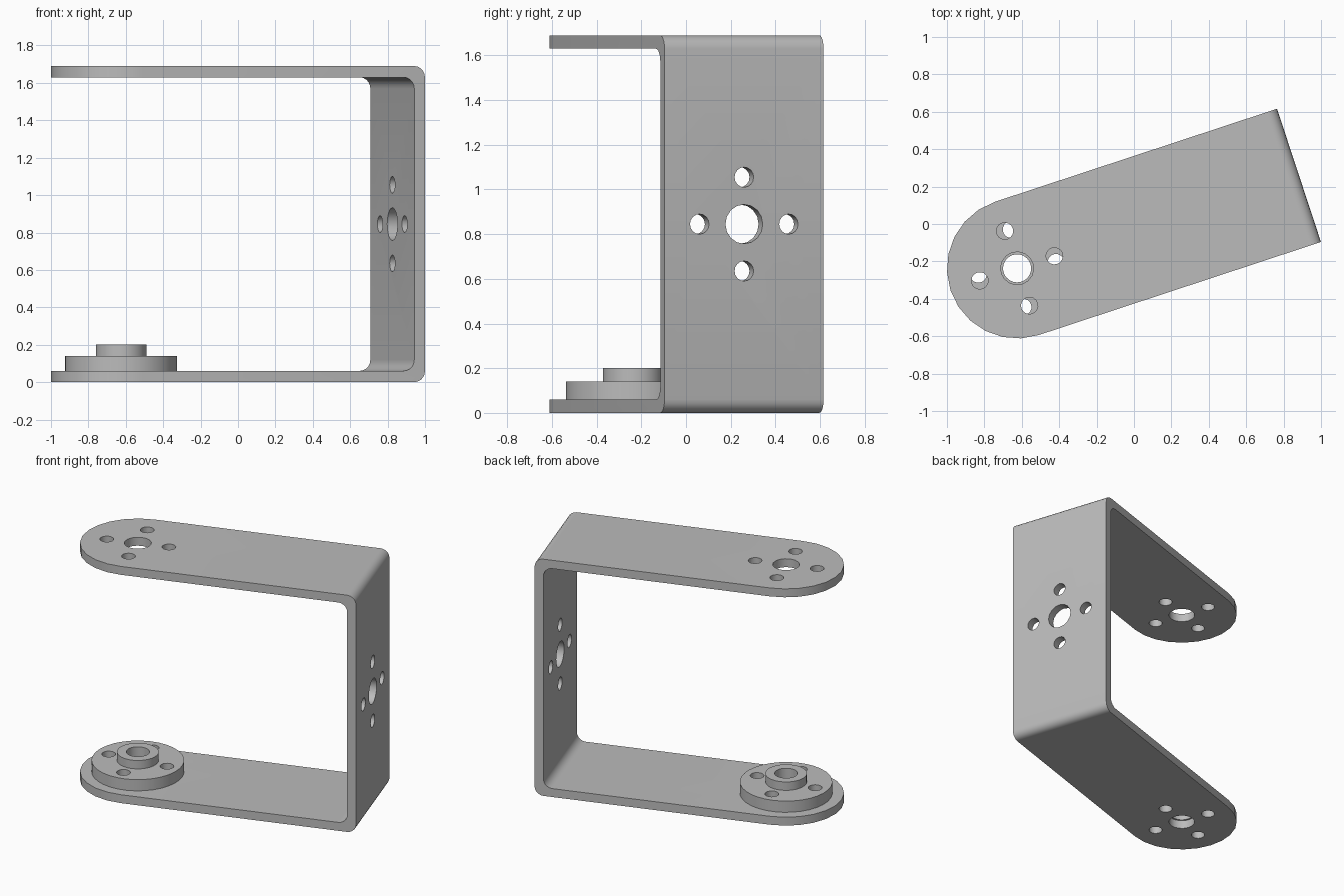
import bpy
import bmesh
from math import cos, sin, pi, radians
from mathutils import Matrix, Vector

cube = bpy.data.objects.get("Cube")
if cube:
    bpy.data.objects.remove(cube, do_unlink=True)

# Dimensions in the bracket's own frame: x along the arms, pivot at the origin
LENGTH, HEIGHT, THICK, HALF = 1.587, 1.69, 0.06, 0.375
BEND = 0.06
PIVOT = (-0.625, -0.237, 0)
ANGLE = radians(18.25)
HUB_TURN = radians(-9.5)
BOLT_RING, BOLT_R, BORE_R = 0.21, 0.045, 0.088

grey = bpy.data.materials.new("brushed grey metal")
grey.use_nodes = True
grey.diffuse_color = (0.5, 0.5, 0.5, 1)
grey.node_tree.nodes["Principled BSDF"].inputs["Base Color"].default_value = (0.5, 0.5, 0.5, 1)


def finish_mesh(name, bm):
    bmesh.ops.recalc_face_normals(bm, faces=bm.faces[:])
    mesh = bpy.data.meshes.new(name)
    bm.to_mesh(mesh)
    bm.free()
    obj = bpy.data.objects.new(name, mesh)
    bpy.context.collection.objects.link(obj)
    mesh.materials.append(grey)
    return obj


def prism(name, points, depth):
    """Extrude a closed planar outline along the depth vector."""
    bm = bmesh.new()
    face = bm.faces.new([bm.verts.new(p) for p in points])
    result = bmesh.ops.extrude_face_region(bm, geom=[face])
    moved = [v for v in result["geom"] if isinstance(v, bmesh.types.BMVert)]
    bmesh.ops.translate(bm, verts=moved, vec=Vector(depth))
    return finish_mesh(name, bm)


def arc(cx, cy, r, start, end, steps):
    return [(cx + r * cos(start + (end - start) * i / steps),
             cy + r * sin(start + (end - start) * i / steps)) for i in range(steps + 1)]


def lathe(name, profile, steps):
    """Revolve a closed (radius, z) profile around z."""
    bm = bmesh.new()
    rings = [[bm.verts.new((r * cos(a), r * sin(a), z)) for r, z in profile]
             for a in (2 * pi * i / steps for i in range(steps))]
    n = len(profile)
    for i in range(steps):
        a, b = rings[i], rings[(i + 1) % steps]
        for j in range(n):
            k = (j + 1) % n
            bm.faces.new((a[j], b[j], b[k], a[k]))
    return finish_mesh(name, bm)


def hole_cutter(centre_bore, depth, matrix):
    """Four bolt holes in a cross, with an optional bore in the middle."""
    bm = bmesh.new()
    spots = [(BOLT_RING * cos(i * pi / 2), BOLT_RING * sin(i * pi / 2), BOLT_R) for i in range(4)]
    if centre_bore:
        spots.append((0, 0, BORE_R))
    for x, y, r in spots:
        bmesh.ops.create_cone(bm, cap_ends=True, segments=16, radius1=r, radius2=r,
                              depth=depth, matrix=matrix @ Matrix.Translation((x, y, 0)))
    return finish_mesh("hole_cutter", bm)


def boolean(obj, cutter, operation):
    mod = obj.modifiers.new("cut", 'BOOLEAN')
    mod.operation = operation
    mod.solver = 'EXACT'
    mod.object = cutter
    bpy.context.view_layer.objects.active = obj
    bpy.ops.object.modifier_apply(modifier=mod.name)
    bpy.data.objects.remove(cutter, do_unlink=True)


def place(obj, angle):
    obj.location = PIVOT
    obj.rotation_euler = (0, 0, angle)
    bpy.ops.object.select_all(action='DESELECT')
    obj.select_set(True)
    bpy.context.view_layer.objects.active = obj
    bpy.ops.object.shade_smooth_by_angle(angle=radians(30))


# Bracket: bent strip profile, wider than needed
inner = LENGTH - THICK
outline = [(-0.5, 0)]
outline += arc(LENGTH - BEND, BEND, BEND, -pi / 2, 0, 5)
outline += arc(LENGTH - BEND, HEIGHT - BEND, BEND, 0, pi / 2, 5)
outline += [(-0.5, HEIGHT), (-0.5, HEIGHT - THICK)]
outline += arc(inner - BEND, HEIGHT - THICK - BEND, BEND, pi / 2, 0, 5)
outline += arc(inner - BEND, THICK + BEND, BEND, 0, -pi / 2, 5)
outline += [(-0.5, THICK)]
bracket = prism("u_bracket", [(x, -0.5, z) for x, z in outline], (0, 1, 0))

# Trim to width with rounded arm ends
trim = arc(0, 0, HALF, pi / 2, 3 * pi / 2, 12) + [(2, -HALF), (2, HALF)]
boolean(bracket, prism("trim", [(x, y, -0.1) for x, y in trim], (0, 0, HEIGHT + 0.2)), 'INTERSECT')

# Holes through both arms and through the back wall
boolean(bracket, hole_cutter(True, 2 * HEIGHT + 1, Matrix.Identity(4)), 'DIFFERENCE')
wall = Matrix.Translation((LENGTH, 0, HEIGHT / 2)) @ Matrix.Rotation(pi / 2, 4, 'Y')
boolean(bracket, hole_cutter(True, 0.4, wall), 'DIFFERENCE')
place(bracket, ANGLE)

# Stepped hub on the lower arm
hub = lathe("pivot_hub", [(0.075, THICK), (0.3, THICK), (0.3, 0.14),
                          (0.135, 0.14), (0.135, 0.2), (0.075, 0.2)], 32)
boolean(hub, hole_cutter(False, 1, Matrix.Identity(4)), 'DIFFERENCE')
place(hub, ANGLE + HUB_TURN)
